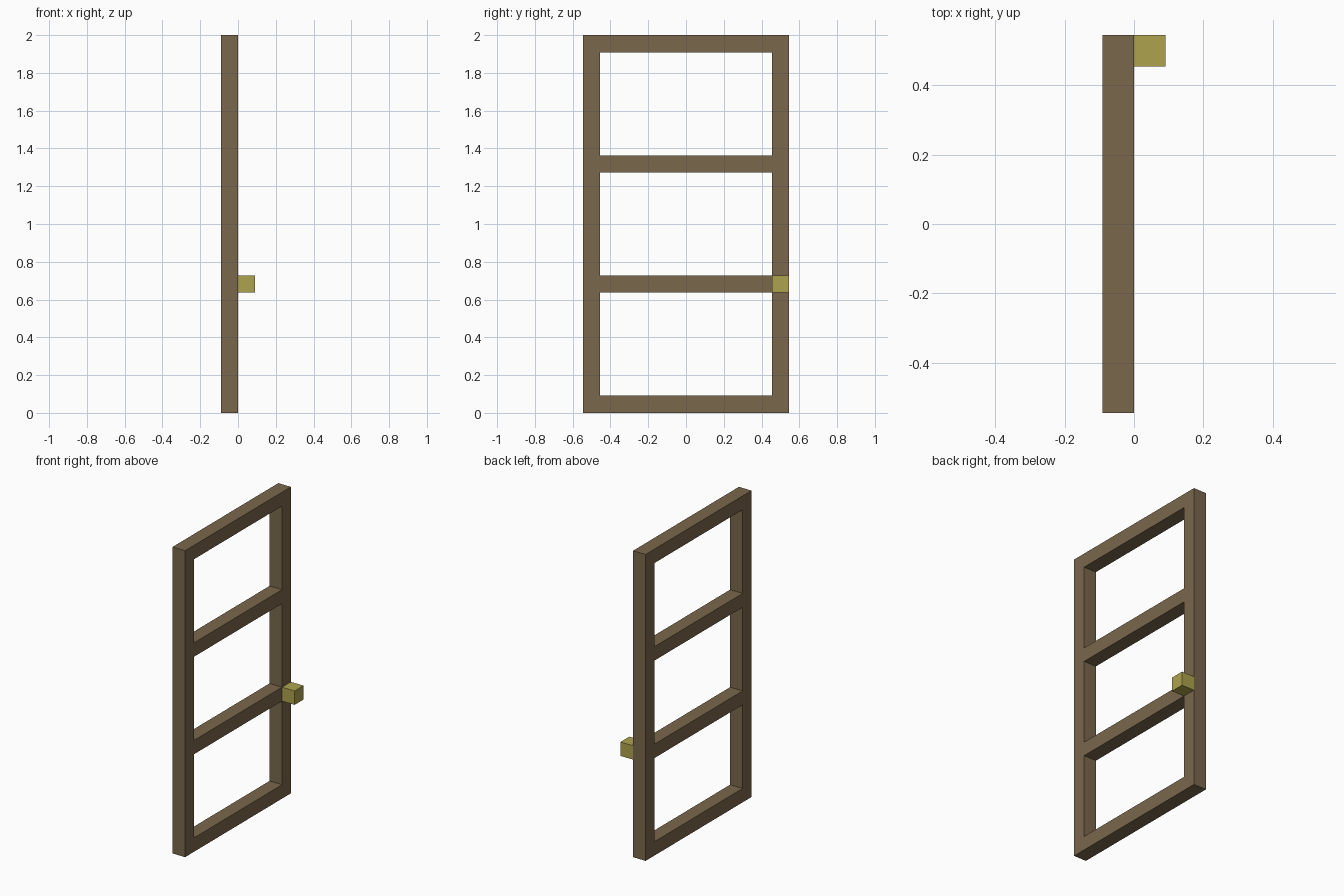
import bpy, bmesh

if "Cube" in bpy.data.objects:
    bpy.data.objects.remove(bpy.data.objects["Cube"])

U = 2 / 22  # bar thickness; the whole model sits on this module


def material(name, rgb):
    mat = bpy.data.materials.new(name)
    mat.diffuse_color = (*rgb, 1)
    mat.use_nodes = True
    mat.node_tree.nodes["Principled BSDF"].inputs["Base Color"].default_value = mat.diffuse_color
    return mat


def add_object(name, bm, mat):
    bmesh.ops.recalc_face_normals(bm, faces=bm.faces)
    mesh = bpy.data.meshes.new(name)
    bm.to_mesh(mesh)
    bm.free()
    mesh.materials.append(mat)
    obj = bpy.data.objects.new(name, mesh)
    bpy.context.collection.objects.link(obj)
    return obj


wood = material("brown wood", (0.195, 0.136, 0.073))
brass = material("dull brass", (0.418, 0.366, 0.076))

# Door frame: two posts and four rails as one face grid, extruded to thickness
ys = [-6, -5, 5, 6]
zs = [0, 1, 7, 8, 14, 15, 21, 22]
bm = bmesh.new()
grid = [[bm.verts.new((0, y * U, z * U)) for z in zs] for y in ys]
for i in range(len(ys) - 1):
    for j in range(len(zs) - 1):
        if i == 1 and j % 2:  # open panels
            continue
        bm.faces.new((grid[i][j], grid[i + 1][j], grid[i + 1][j + 1], grid[i][j + 1]))
back = bmesh.ops.extrude_face_region(bm, geom=bm.faces[:], use_keep_orig=True)
bmesh.ops.translate(bm, vec=(-U, 0, 0),
                    verts=[v for v in back["geom"] if isinstance(v, bmesh.types.BMVert)])
add_object("door_frame", bm, wood)

# Cube knob on the post
bm = bmesh.new()
bmesh.ops.create_cube(bm, size=U)
bmesh.ops.translate(bm, vec=(0.5 * U, 5.5 * U, 7.5 * U), verts=bm.verts)
add_object("door_knob", bm, brass)
